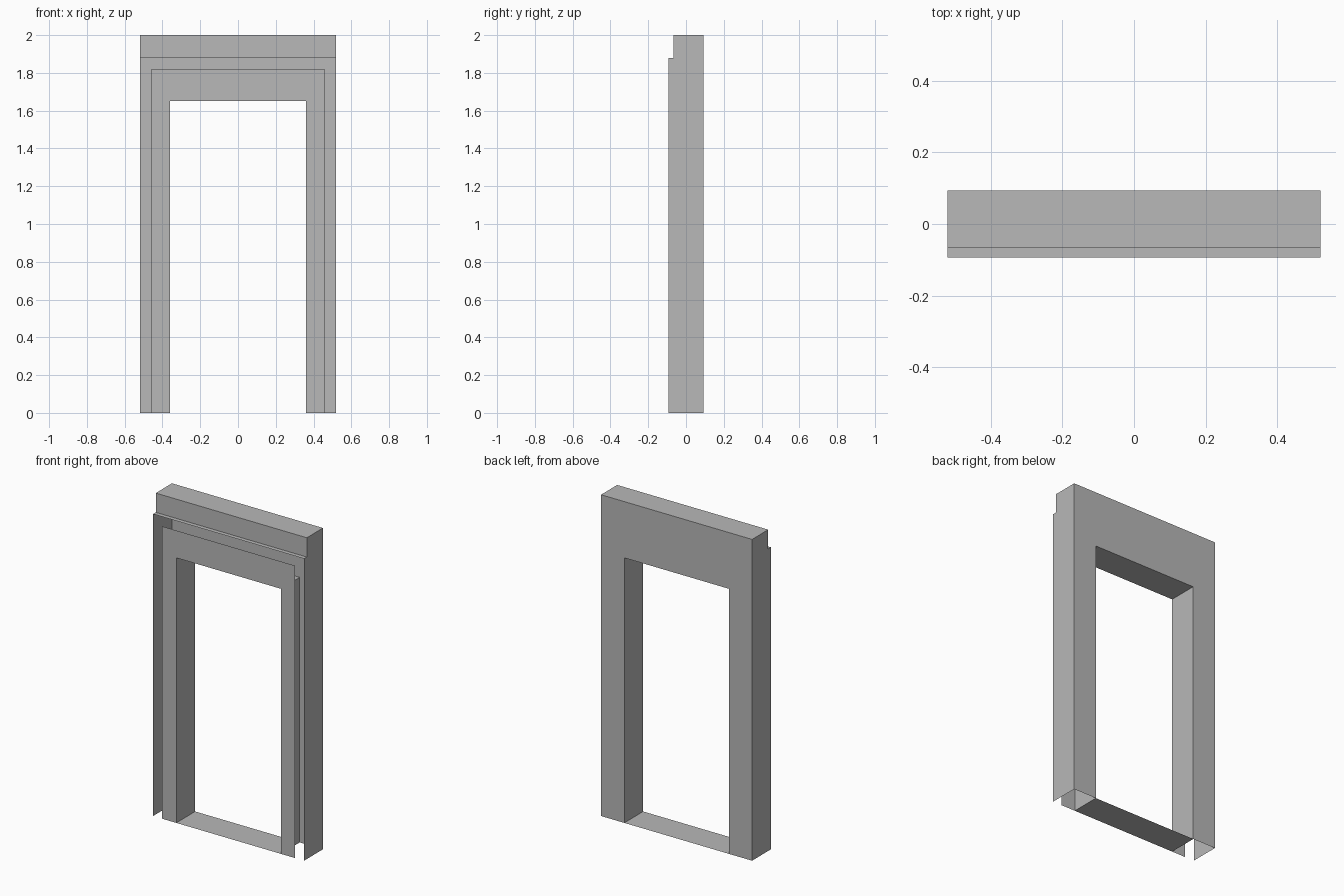
import bpy

# Main dimensions
W, H = 0.52, 2.0           # outer half width and height
PW, PH = 0.457, 1.82       # front panel half width and height
OW, OH = 0.36, 1.65        # opening half width and height
FRONT, BACK = -0.093, 0.093
STEP_Y, STEP_Z = -0.066, 1.88   # set-back of the header

cube = bpy.data.objects.get("Cube")
if cube:
    bpy.data.objects.remove(cube)

grey = bpy.data.materials.new("plain_grey")
grey.use_nodes = True
colour = (0.48, 0.48, 0.48, 1)
grey.diffuse_color = colour
grey.node_tree.nodes["Principled BSDF"].inputs["Base Color"].default_value = colour


def sheet(name, points, flip=False):
    """One flat sheet from its outline; flip turns its facing round."""
    mesh = bpy.data.meshes.new(name)
    order = list(range(len(points)))
    mesh.from_pydata(points, [], [order[::-1] if flip else order])
    mesh.materials.append(grey)
    obj = bpy.data.objects.new(name, mesh)
    bpy.context.collection.objects.link(obj)
    return obj


def arch(name, half_width, height, y, flip=False):
    """Upright frame around the door opening."""
    half = [(OW, 0), (half_width, 0), (half_width, height)]
    left = half + [(-x, z) for x, z in half[::-1]]
    outline = left + [(-OW, OH), (OW, OH)]
    return sheet(name, [(x, y, z) for x, z in outline], flip)


def level(name, half_width, y0, y1, z, flip=False):
    """Horizontal sheet facing up."""
    return sheet(name, [(-half_width, y0, z), (half_width, y0, z),
                        (half_width, y1, z), (-half_width, y1, z)], flip)


# Front panel and back frame
arch("front_panel", PW, PH, FRONT)
arch("back_frame", W, H, BACK, flip=True)

# Stepped outer walls and opening sides, mirrored
side_profile = [(FRONT, 0), (BACK, 0), (BACK, H), (STEP_Y, H),
                (STEP_Y, STEP_Z), (FRONT, STEP_Z)]
jamb_profile = [(FRONT, 0), (BACK, 0), (BACK, OH), (FRONT, OH)]
for side, s in (("left", 1), ("right", -1)):
    sheet(side + "_outer_wall", [(s * W, y, z) for y, z in side_profile], s < 0)
    sheet(side + "_opening_wall", [(s * OW, y, z) for y, z in jamb_profile], s > 0)

# Header: set-back face, ledge and top
sheet("header_face", [(-W, STEP_Y, STEP_Z), (W, STEP_Y, STEP_Z),
                      (W, STEP_Y, H), (-W, STEP_Y, H)])
level("header_ledge", W, FRONT, STEP_Y, STEP_Z)
level("header_top", W, STEP_Y, BACK, H)

# Opening soffit and threshold
level("opening_soffit", OW, FRONT, BACK, OH, flip=True)
level("threshold", OW, FRONT, BACK, 0)
